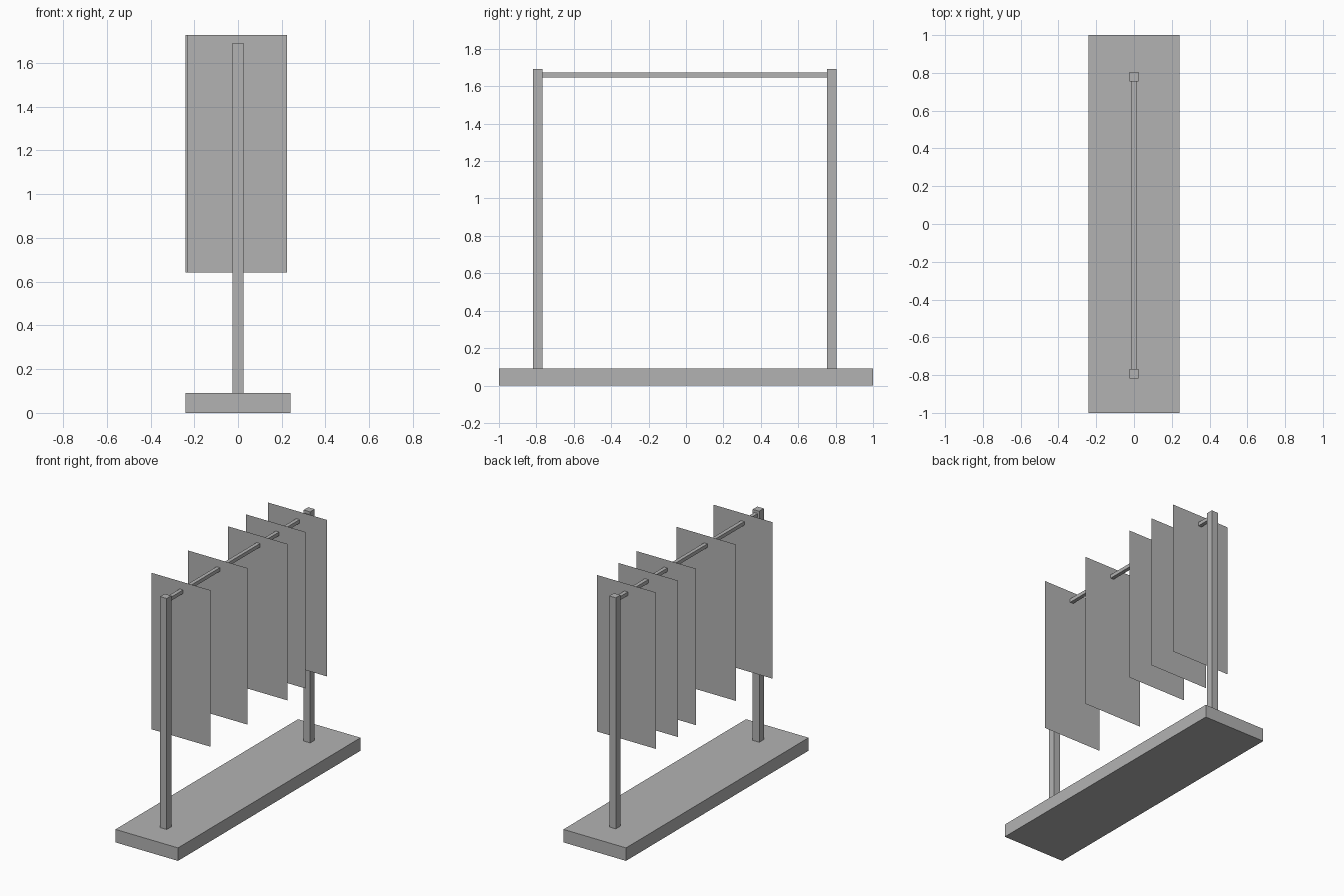
import bpy
import bmesh
from mathutils import Matrix, Vector

old = bpy.data.objects.get("Cube")
if old:
    bpy.data.objects.remove(old, do_unlink=True)

grey = bpy.data.materials.new("plain grey")
grey.use_nodes = True
grey.diffuse_color = (0.45, 0.45, 0.45, 1)
grey.node_tree.nodes["Principled BSDF"].inputs["Base Color"].default_value = (0.45, 0.45, 0.45, 1)


def finish(name, bm):
    mesh = bpy.data.meshes.new(name)
    bm.to_mesh(mesh)
    bm.free()
    mesh.materials.append(grey)
    obj = bpy.data.objects.new(name, mesh)
    bpy.context.collection.objects.link(obj)
    return obj


def box(name, low, high):
    low, high = Vector(low), Vector(high)
    bm = bmesh.new()
    bmesh.ops.create_cube(bm, size=1)
    bmesh.ops.scale(bm, vec=high - low, verts=bm.verts)
    bmesh.ops.translate(bm, vec=(low + high) / 2, verts=bm.verts)
    return finish(name, bm)


def sheet(name, x, y, top):
    # A single upright face, hung across the rail
    width, height = 0.455, 1.085
    bm = bmesh.new()
    bmesh.ops.create_grid(bm, x_segments=1, y_segments=1, size=0.5)
    bmesh.ops.scale(bm, vec=(width, height, 1), verts=bm.verts)
    bmesh.ops.rotate(bm, matrix=Matrix.Rotation(1.5707963, 3, "X"), verts=bm.verts)
    bmesh.ops.translate(bm, vec=(x, y, top - height / 2), verts=bm.verts)
    return finish(name, bm)


# Base slab
box("base", (-0.24, -1, 0), (0.24, 1, 0.09))

# End posts
half = 0.025
for name, y in (("front_post", -0.792), ("back_post", 0.78)):
    box(name, (-half, y - half, 0.09), (half, y + half, 1.692))

# Top rail
box("rail", (-0.013, -0.77, 1.648), (0.013, 0.757, 1.673))

# Hanging sheets
for i, (x, y) in enumerate([(-0.003, -0.62), (-0.003, -0.217), (-0.003, 0.222),
                            (-0.012, 0.432), (-0.003, 0.656)]):
    sheet(f"hanging_sheet_{i + 1}", x, y, 1.727)
